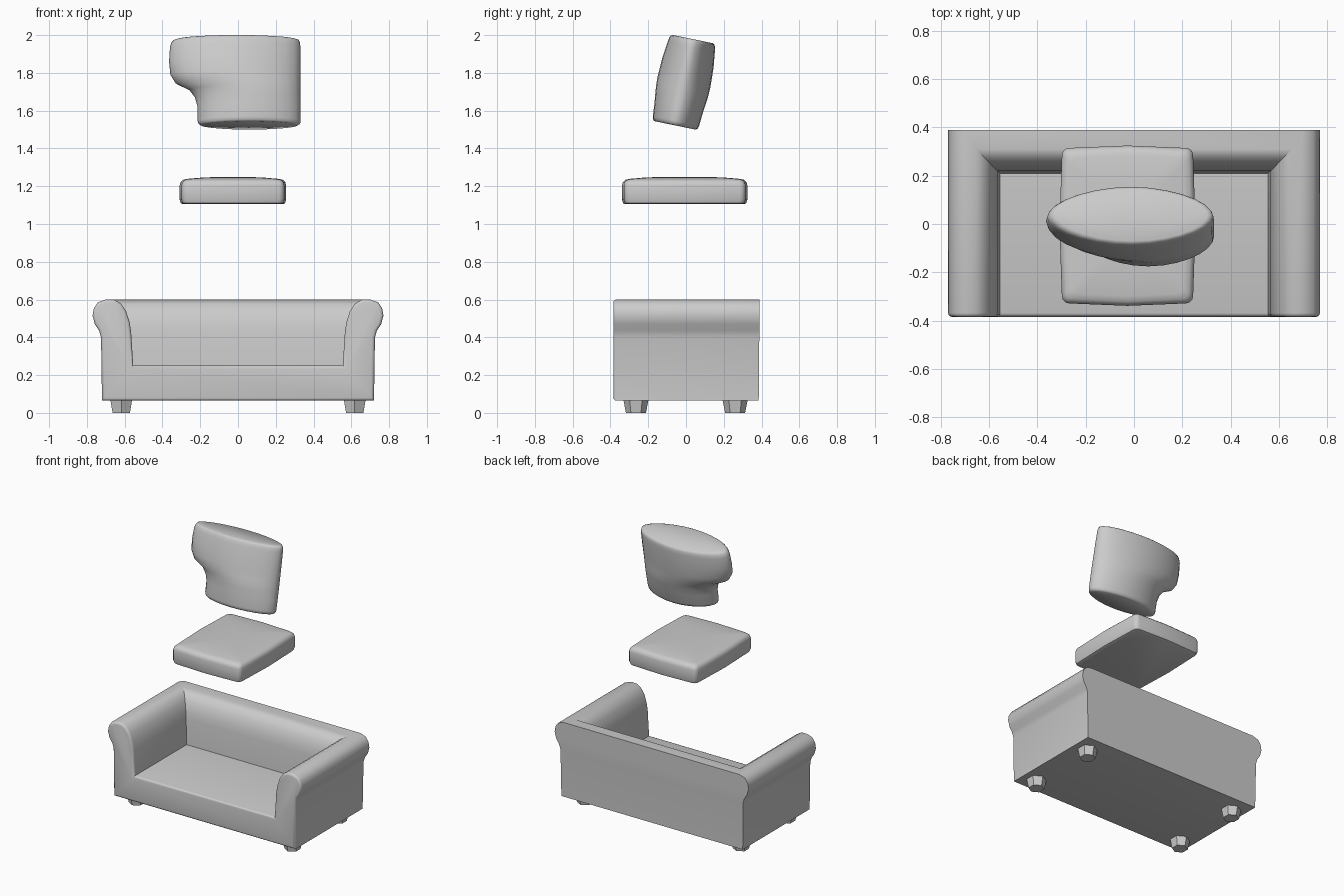
import bpy, bmesh, math
from mathutils import Matrix

if "Cube" in bpy.data.objects:
    bpy.data.objects.remove(bpy.data.objects["Cube"])


def finish(bm, name, angle):
    bmesh.ops.recalc_face_normals(bm, faces=bm.faces[:])
    mesh = bpy.data.meshes.new(name)
    bm.to_mesh(mesh)
    bm.free()
    ob = bpy.data.objects.new(name, mesh)
    bpy.context.collection.objects.link(ob)
    bpy.ops.object.select_all(action='DESELECT')
    ob.select_set(True)
    bpy.context.view_layer.objects.active = ob
    if angle:
        bpy.ops.object.shade_smooth_by_angle(angle=math.radians(angle))
    return ob


def loft(rings):
    """Skin closed rings of equal length and cap both ends."""
    bm = bmesh.new()
    rows = [[bm.verts.new(p) for p in r] for r in rings]
    n = len(rows[0])
    for a, b in zip(rows, rows[1:]):
        for i in range(n):
            j = (i + 1) % n
            bm.faces.new((a[i], a[j], b[j], b[i]))
    bm.faces.new(rows[0][::-1])
    bm.faces.new(rows[-1])
    return bm


# Sofa frame: half profile (x, z, back y) swept in a U round arms and back
FRONT = -0.385
profile = [(.72, .065, .385), (.725, .40, .388), (.735, .435, .39),
           (.758, .47, .39), (.77, .515, .39), (.763, .555, .39),
           (.742, .585, .39), (.70, .60, .39),
           (.655, .60, .31), (.62, .578, .275), (.593, .54, .247),
           (.574, .48, .228), (.566, .43, .22), (.555, .25, .21)]
bm = bmesh.new()
rows = [[bm.verts.new(p) for p in
         ((-x, FRONT, z), (-x, yb, z), (x, yb, z), (x, FRONT, z))]
        for x, z, yb in profile]
for a, b in zip(rows, rows[1:]):
    for i in range(3):
        bm.faces.new((a[i], a[i + 1], b[i + 1], b[i]))
bm.faces.new(rows[0])
bm.faces.new(rows[-1])
front = bm.faces.new([r[0] for r in rows] + [r[3] for r in reversed(rows)])
bmesh.ops.recalc_face_normals(bm, faces=bm.faces[:])
bmesh.ops.bevel(bm, geom=list(front.edges), offset=.016, segments=3,
                profile=.5, affect='EDGES', clamp_overlap=False)
finish(bm, "sofa_frame", 40)

# Tapered hexagonal feet
for sx, side in ((-1, "left"), (1, "right")):
    for y, end in ((-.265, "front"), (.26, "back")):
        rings = [[(sx * .618 + r * math.sin(k * math.pi / 3),
                   y + r * math.cos(k * math.pi / 3), z) for k in range(6)]
                 for r, z in ((.053, 0), (.066, .067))]
        finish(loft(rings), f"{end}_{side}_foot", 0)


# Seat cushion: rounded rectangle with slightly bowed sides and crowned top
def cushion_ring(inset, z, hx=.272, hy=.322, rad=.03):
    pts = []
    hx, hy = hx - inset, hy - inset
    rad = min(rad, hx * .5)
    for q, (cx, cy) in enumerate(((1, 1), (-1, 1), (-1, -1), (1, -1))):
        for k in range(4):
            t = math.radians(90 * q + 30 * k)
            pts.append((cx * (hx - rad) + rad * math.cos(t),
                        cy * (hy - rad) + rad * math.sin(t)))
        # mid-side point carries the outward bow
        bow = .01
        pts.append(((0, hy + bow), (-hx - bow, 0), (0, -hy - bow),
                    (hx + bow, 0))[q])
    return [(x - .027, y - .007, z) for x, y in pts]


levels = [(.018, 1.105), (.006, 1.11), (0, 1.13), (0, 1.205), (.005, 1.222),
          (.018, 1.234), (.04, 1.239), (.12, 1.246), (.20, 1.249), (.26, 1.25)]
finish(loft([cushion_ring(i, z) for i, z in levels]), "seat_cushion", 50)

# Back cushion: lens-shaped sections, notched to clear the arm, leaning back
sections = [(1.522, -.195, .315, .90), (1.530, -.209, .328, .97),
            (1.545, -.214, .332, 1.0), (1.62, -.214, .332, 1.05),
            (1.67, -.228, .331, 1.10), (1.71, -.258, .331, 1.13),
            (1.745, -.33, .331, 1.14), (1.79, -.358, .331, 1.13),
            (1.86, -.365, .331, 1.10), (1.94, -.360, .330, 1.02),
            (1.962, -.352, .328, .99), (1.974, -.34, .322, .94),
            (1.979, -.32, .305, .87)]
N = 14
rings = []
for z, xl, xr, fat in sections:
    mid, half = (xl + xr) / 2, (xr - xl) / 2
    upper = []
    for i in range(N + 1):
        s = -math.cos(math.pi * i / N)
        t = fat * (.045 * (1 - s ** 8) ** .5 + .08 * (1 - s * s))
        upper.append((mid + s * half, t))
    v = (z - 1.75) / .98
    rings.append([(x, -t, v) for x, t in upper] +
                 [(x, t, v) for x, t in reversed(upper[1:-1])])
bm = loft(rings)
bm.transform(Matrix.Translation((0, -.011, 1.75)) @
             Matrix.Rotation(math.radians(-11.6), 4, 'X'))
finish(bm, "back_cushion", 50)
